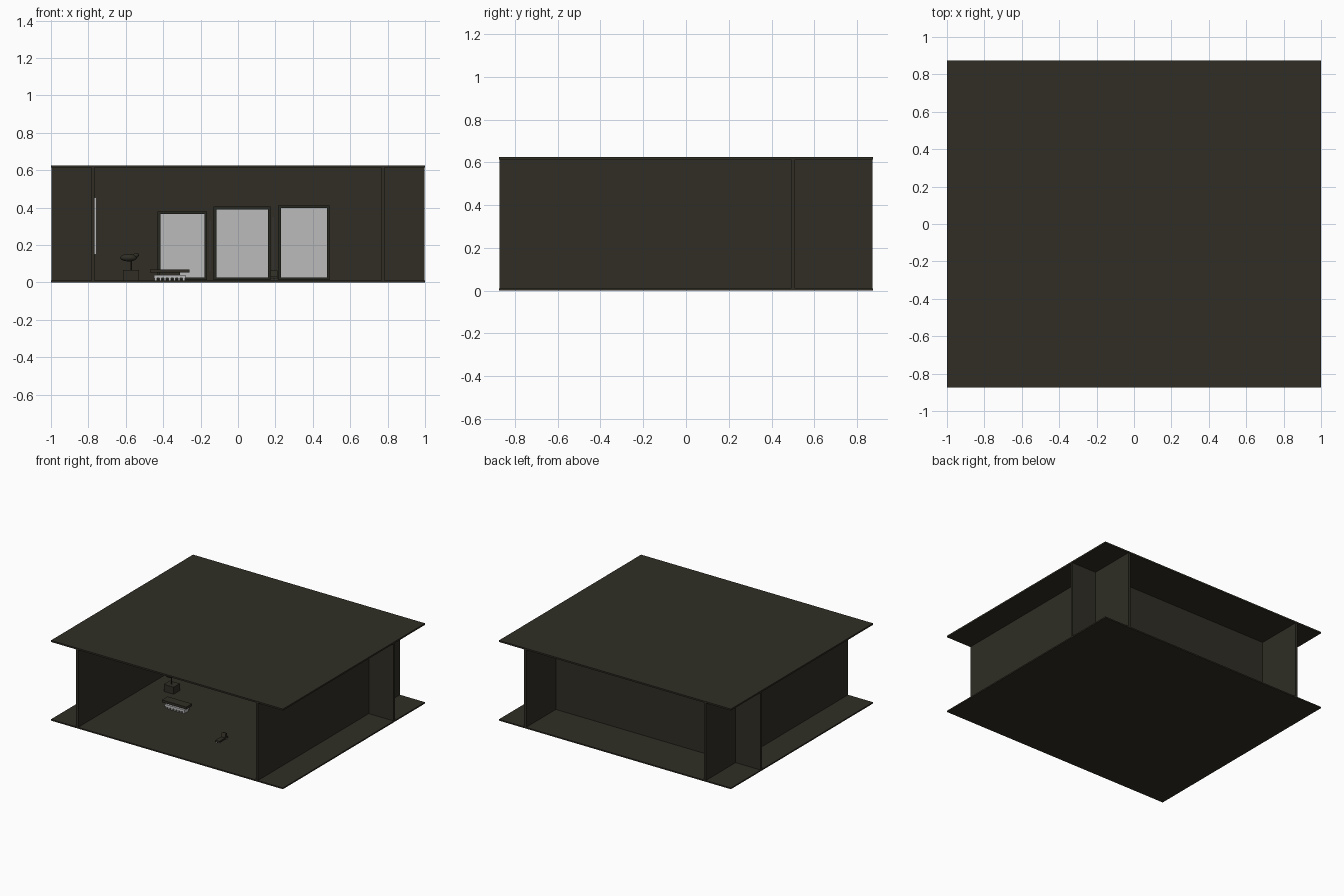
import bpy, math

if "Cube" in bpy.data.objects:
    bpy.data.objects.remove(bpy.data.objects["Cube"])


def material(name, rgb):
    m = bpy.data.materials.new(name)
    m.diffuse_color = (*rgb, 1)
    m.use_nodes = True
    m.node_tree.nodes["Principled BSDF"].inputs["Base Color"].default_value = m.diffuse_color
    return m


DARK = material("dark olive", (0.029, 0.027, 0.018))
FRAME = material("frame dark", (0.022, 0.021, 0.015))
PALE = material("pale grey", (0.5, 0.5, 0.5))


def box(name, x, y, z, mat):
    """Box between the (min, max) pairs on each axis."""
    bpy.ops.mesh.primitive_cube_add(size=1, location=[sum(p) / 2 for p in (x, y, z)])
    o = bpy.context.object
    o.name = name
    o.scale = [p[1] - p[0] for p in (x, y, z)]
    bpy.ops.object.transform_apply(location=False, rotation=False, scale=True)
    o.data.materials.append(mat)
    return o


def ball(name, loc, scale):
    bpy.ops.mesh.primitive_uv_sphere_add(segments=20, ring_count=10, radius=1, location=loc)
    o = bpy.context.object
    o.name = name
    o.scale = scale
    bpy.ops.object.shade_smooth_by_angle()
    o.data.materials.append(DARK)


# Floor and roof slabs
box("floor", (-1, 1), (-0.875, 0.875), (0, 0.01), DARK)
box("roof", (-1, 1), (-0.875, 0.875), (0.613, 0.625), DARK)

# Crossing walls: two run front to back, one runs the full width
for side, x in (("left", -0.775), ("right", 0.775)):
    box(side + "_wall", (x - 0.009, x + 0.009), (-0.873, 0.873), (0.01, 0.613), DARK)
box("back_wall", (-0.998, 0.998), (0.491, 0.509), (0.01, 0.613), DARK)

# Framed panels on the back wall
for i, (x0, x1, top) in enumerate(((-0.43, -0.165, 0.38), (-0.13, 0.175, 0.405), (0.215, 0.49, 0.412))):
    b, f = 0.015, 0.47
    for n, xs in (("left", (x0, x0 + b)), ("right", (x1 - b, x1))):
        box(f"frame_{n}_{i}", xs, (f, 0.491), (0.012, top), FRAME)
    for n, zs in (("bottom", (0.012, 0.012 + b)), ("top", (top - b, top))):
        box(f"frame_{n}_{i}", (x0 + b, x1 - b), (f, 0.491), zs, FRAME)
    box(f"panel_{i}", (x0 + b, x1 - b), (0.479, 0.491), (0.012 + b, top - b), PALE)

# Thin panels seen edge-on, and one hung on the left wall
for i, (x, z0, z1) in enumerate(((-0.15, 0.06, 0.33), (0.187, 0.06, 0.35))):
    box(f"thin_panel_{i}", (x - 0.002, x + 0.002), (0.25, 0.46), (z0, z1), PALE)
box("left_wall_picture", (-0.766, -0.757), (0.08, 0.36), (0.15, 0.455), PALE)

# Sculpture on a plinth
box("plinth", (-0.615, -0.53), (-0.035, 0.04), (0.01, 0.065), DARK)
bpy.ops.mesh.primitive_cylinder_add(vertices=12, radius=0.004, depth=0.06, location=(-0.572, 0, 0.09))
bpy.context.object.name = "sculpture_stem"
bpy.context.object.data.materials.append(DARK)
ball("sculpture_body", (-0.585, 0, 0.132), (0.045, 0.025, 0.02))
ball("sculpture_head", (-0.545, 0, 0.145), (0.015, 0.013, 0.013))

# Bench: dark seat over a pale plate with a row of small feet
box("bench_seat", (-0.47, -0.26), (-0.265, -0.195), (0.052, 0.07), DARK)
box("bench_base", (-0.45, -0.28), (-0.26, -0.2), (0.022, 0.04), PALE)
box("bench_post", (-0.42, -0.31), (-0.24, -0.22), (0.04, 0.052), DARK)
for i in range(7):
    x = -0.446 + i * 0.025
    box(f"bench_foot_{i}", (x, x + 0.012), (-0.258, -0.202), (0.01, 0.022), PALE)

# Low seat near the front
box("low_seat", (0.175, 0.21), (-0.53, -0.42), (0.018, 0.03), DARK)
back = box("low_seat_back", (0.175, 0.21), (-0.455, -0.44), (0.025, 0.062), DARK)
back.rotation_euler.x = math.radians(-20)
for x in (0.178, 0.2):
    for y in (-0.525, -0.435):
        box("low_seat_leg", (x, x + 0.007), (y, y + 0.007), (0.01, 0.018), PALE)
